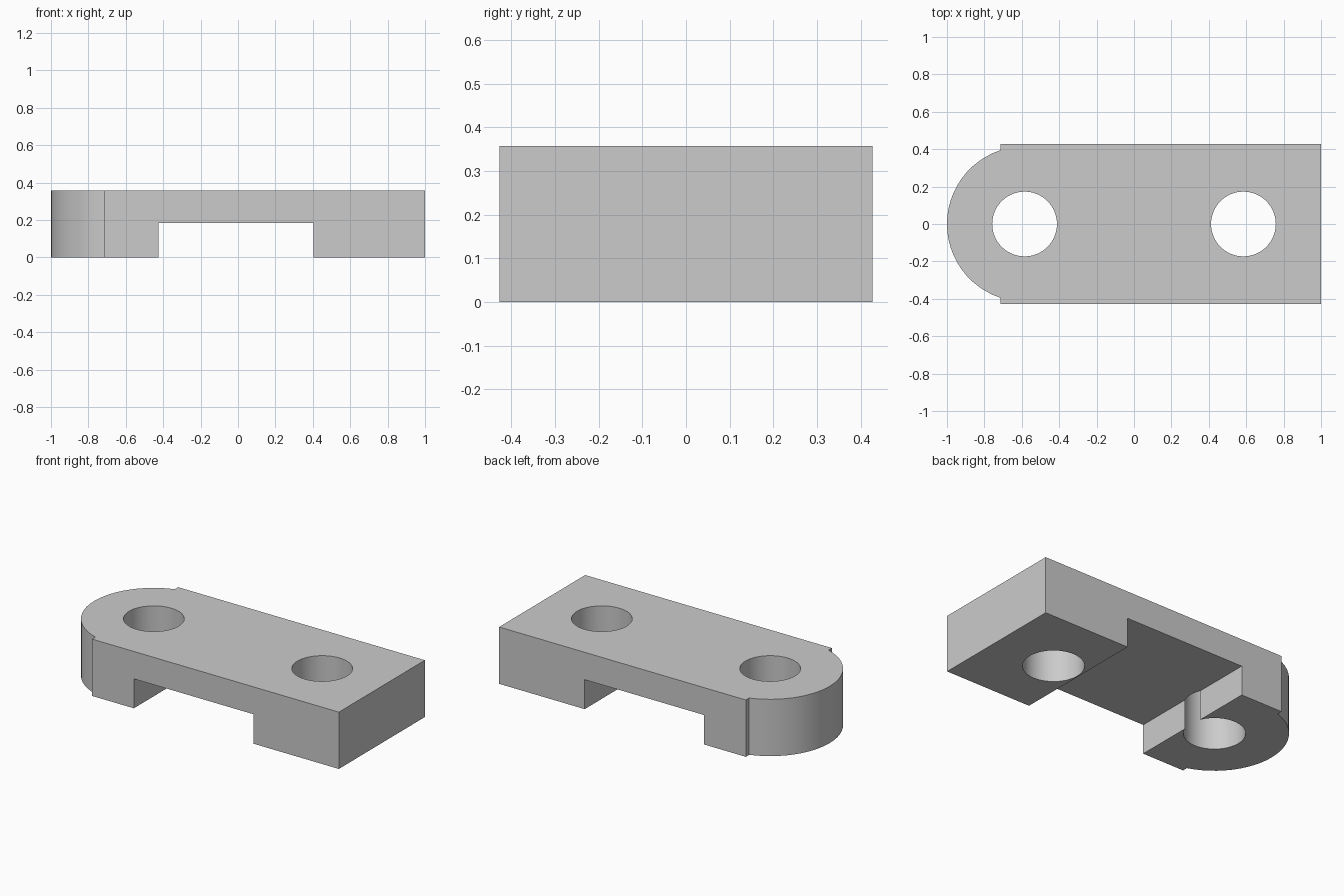
import bpy, bmesh, math

cube = bpy.data.objects.get("Cube")
if cube:
    bpy.data.objects.remove(cube, do_unlink=True)

HEIGHT, HALF_WIDTH = 0.357, 0.427
STEP_X = -0.715                 # where the straight sides meet the round end
HOLE_X, HOLE_R = 0.585, 0.173
END_R = 1 - HOLE_X              # round end is concentric with its hole
NOTCH = (-0.425, 0.405, 0.185)  # left, right, top

grey = bpy.data.materials.new("plain_grey")
grey.use_nodes = True
grey.diffuse_color = (0.6, 0.6, 0.6, 1)
grey.node_tree.nodes["Principled BSDF"].inputs["Base Color"].default_value = (0.6, 0.6, 0.6, 1)


def prism(name, outline, z0, z1):
    """Extrude a flat outline from z0 to z1."""
    bm = bmesh.new()
    face = bm.faces.new([bm.verts.new((x, y, z0)) for x, y in outline])
    top = bmesh.ops.extrude_face_region(bm, geom=[face])["geom"]
    bmesh.ops.translate(bm, vec=(0, 0, z1 - z0),
                        verts=[v for v in top if isinstance(v, bmesh.types.BMVert)])
    bmesh.ops.recalc_face_normals(bm, faces=bm.faces)
    mesh = bpy.data.meshes.new(name)
    bm.to_mesh(mesh)
    bm.free()
    mesh.materials.append(grey)
    obj = bpy.data.objects.new(name, mesh)
    bpy.context.collection.objects.link(obj)
    return obj


def arc(cx, radius, start, end, steps):
    angles = [start + (end - start) * i / steps for i in range(steps + 1)]
    return [(cx + radius * math.cos(a), radius * math.sin(a)) for a in angles]


# Plate outline: square end, small side steps, round end
meet = math.acos((STEP_X + HOLE_X) / END_R)
outline = [(STEP_X, -HALF_WIDTH), (1, -HALF_WIDTH), (1, HALF_WIDTH), (STEP_X, HALF_WIDTH)]
outline += arc(-HOLE_X, END_R, meet, 2 * math.pi - meet, 24)
plate = prism("link_plate", outline, 0, HEIGHT)

# Cutters: two bolt holes and the notch across the underside
cutters = [prism("hole_cutter", arc(x, HOLE_R, 0, 2 * math.pi, 64)[:-1], -0.1, HEIGHT + 0.1)
           for x in (-HOLE_X, HOLE_X)]
left, right, top = NOTCH
cutters.append(prism("notch_cutter", [(left, -1), (right, -1), (right, 1), (left, 1)], -0.1, top))

bpy.ops.object.select_all(action="DESELECT")
bpy.context.view_layer.objects.active = plate
plate.select_set(True)
for cutter in cutters:
    cutter.hide_render = True
    mod = plate.modifiers.new("cut", "BOOLEAN")
    mod.operation, mod.solver, mod.object = "DIFFERENCE", "EXACT", cutter
    bpy.ops.object.modifier_apply(modifier=mod.name)
for cutter in cutters:
    bpy.data.objects.remove(cutter, do_unlink=True)

bpy.ops.object.shade_smooth_by_angle(angle=math.radians(30))
